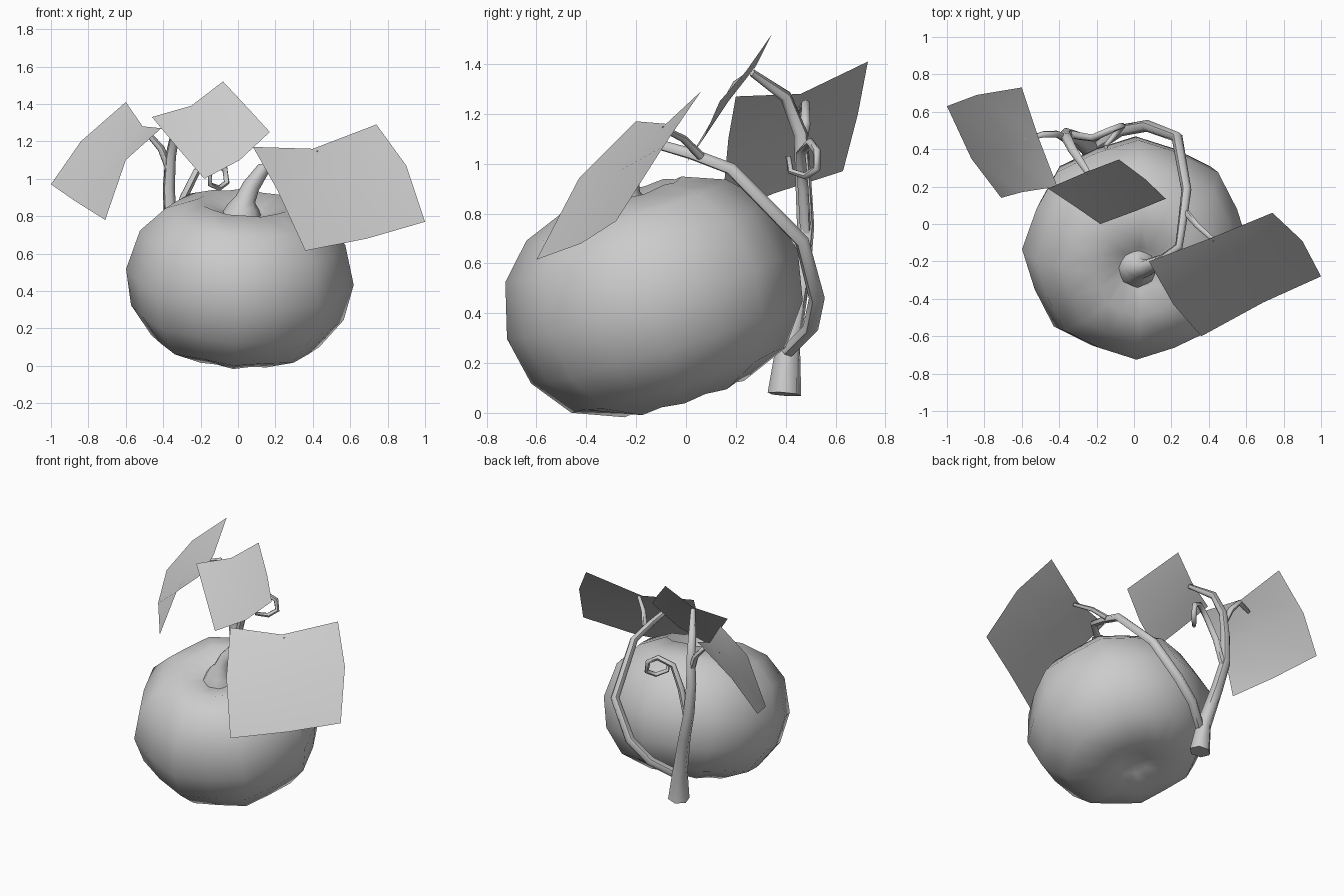
import bpy, bmesh, math
from mathutils import Vector, Matrix


def add_object(name, verts, faces, smooth=True):
    mesh = bpy.data.meshes.new(name)
    mesh.from_pydata(verts, [], faces)
    bm = bmesh.new()
    bm.from_mesh(mesh)
    if smooth:
        bmesh.ops.recalc_face_normals(bm, faces=bm.faces)
    for f in bm.faces:
        f.smooth = True
    bm.to_mesh(mesh)
    bm.free()
    obj = bpy.data.objects.new(name, mesh)
    bpy.context.collection.objects.link(obj)
    return obj


def tube(name, points, sides=6):
    """Tapered tube through (x, y, z, radius) points."""
    pts = [Vector(p[:3]) for p in points]
    n = len(pts)
    verts, faces = [], []
    side = None
    for i, p in enumerate(pts):
        t = (pts[min(i + 1, n - 1)] - pts[max(i - 1, 0)]).normalized()
        if side is None:
            side = t.orthogonal()
        side = (side - t * side.dot(t)).normalized()
        other = t.cross(side)
        for k in range(sides):
            a = 2 * math.pi * k / sides
            verts.append(p + (side * math.cos(a) + other * math.sin(a)) * points[i][3])
    for i in range(n - 1):
        for k in range(sides):
            j = (k + 1) % sides
            faces.append((i * sides + k, i * sides + j, (i + 1) * sides + j, (i + 1) * sides + k))
    faces.append(tuple(range(sides)))
    faces.append(tuple(range((n - 1) * sides, n * sides)))
    obj = add_object(name, verts, faces)
    bpy.context.view_layer.objects.active = obj
    obj.select_set(True)
    bpy.ops.object.shade_smooth_by_angle(angle=math.radians(60))
    obj.select_set(False)
    return obj


def leaf(name, points):
    """Bent square leaf from a 3 x 3 grid of points."""
    faces = [(r * 3 + c, r * 3 + 3 + c, r * 3 + 4 + c, r * 3 + 1 + c)
             for r in range(2) for c in range(2)]
    return add_object(name, points, faces, smooth=False)


# Pumpkin body: ribbed lathe, tilted forward
profile = [(0.12, 0.36), (0.25, 0.42), (0.42, 0.355), (0.55, 0.22), (0.61, 0.0),
           (0.57, -0.2), (0.45, -0.36), (0.25, -0.44), (0.1, -0.40)]
SEG = 16
verts, faces = [], []
for r, z in profile:
    for k in range(SEG):
        a = 2 * math.pi * k / SEG
        s = 1.0 if k % 2 == 0 else 0.955
        verts.append((r * s * math.cos(a), r * s * math.sin(a), z * (0.5 + 0.5 * s)))
for i in range(len(profile) - 1):
    for k in range(SEG):
        j = (k + 1) % SEG
        faces.append((i * SEG + k, i * SEG + j, (i + 1) * SEG + j, (i + 1) * SEG + k))
top, bottom = len(verts), len(verts) + 1
verts += [(0, 0, 0.33), (0, 0, -0.37)]
last = (len(profile) - 1) * SEG
for k in range(SEG):
    j = (k + 1) % SEG
    faces += [(top, k, j), (bottom, last + j, last + k)]
pumpkin = add_object("pumpkin", verts, faces)
pumpkin.data.transform(Matrix.Translation((0.01, -0.135, 0.475))
                       @ Matrix.Rotation(math.radians(4), 4, 'Y')
                       @ Matrix.Rotation(math.radians(17), 4, 'X'))

# Flared pumpkin stem
tube("pumpkin_stem", [(0.02, -0.23, 0.79, 0.115), (0.03, -0.24, 0.85, 0.085),
                      (0.04, -0.24, 0.89, 0.055), (0.07, -0.235, 0.96, 0.047),
                      (0.14, -0.2, 1.06, 0.035)], 8)

# Main vine rising behind the pumpkin
tube("main_vine", [(-0.22, 0.395, 0.075, 0.07), (-0.24, 0.41, 0.27, 0.05),
                   (-0.31, 0.46, 0.55, 0.04), (-0.36, 0.48, 0.75, 0.036),
                   (-0.37, 0.47, 0.95, 0.033), (-0.36, 0.46, 1.12, 0.029),
                   (-0.33, 0.4, 1.27, 0.025), (-0.24, 0.265, 1.365, 0.015)])

# Side vine wrapping round to the stem
tube("side_vine", [(-0.22, 0.4, 0.24, 0.03), (-0.07, 0.5, 0.34, 0.032),
                   (0.07, 0.525, 0.46, 0.032), (0.23, 0.465, 0.69, 0.03),
                   (0.28, 0.18, 0.98, 0.027), (0.26, 0.02, 1.04, 0.024),
                   (0.24, -0.12, 1.08, 0.022), (0.13, -0.205, 1.05, 0.025)])

# Leaf stalks
tube("right_leaf_stalk", [(0.28, 0.06, 1.03, 0.018), (0.34, -0.01, 1.1, 0.015),
                          (0.43, -0.09, 1.14, 0.012)])
tube("left_leaf_stalk", [(-0.37, 0.46, 1.06, 0.022), (-0.41, 0.48, 1.16, 0.02),
                         (-0.48, 0.48, 1.24, 0.018), (-0.58, 0.455, 1.215, 0.011)])

# Curled tendril
tube("tendril", [(-0.34, 0.48, 0.72, 0.022), (-0.29, 0.47, 0.9, 0.022),
                 (-0.22, 0.46, 1.04, 0.02), (-0.13, 0.5, 1.085, 0.018),
                 (-0.07, 0.525, 1.05, 0.017), (-0.06, 0.525, 0.98, 0.016),
                 (-0.1, 0.48, 0.95, 0.015), (-0.15, 0.42, 0.97, 0.013),
                 (-0.15, 0.41, 1.03, 0.011)])

# Leaves
leaf("right_leaf", [(0.08, -0.2, 1.17), (0.4, -0.08, 1.16), (0.74, 0.06, 1.29),
                    (0.21, -0.43, 0.94), (0.56, -0.27, 0.97), (0.9, -0.09, 1.07),
                    (0.36, -0.6, 0.615), (0.69, -0.42, 0.68), (1.0, -0.28, 0.77)])
leaf("left_leaf", [(-1.0, 0.63, 0.97), (-0.84, 0.69, 1.2), (-0.6, 0.73, 1.41),
                   (-0.87, 0.35, 0.88), (-0.68, 0.41, 1.12), (-0.51, 0.46, 1.28),
                   (-0.71, 0.14, 0.78), (-0.6, 0.17, 1.1), (-0.41, 0.2, 1.27)])
leaf("middle_leaf", [(-0.46, 0.19, 1.33), (-0.25, 0.28, 1.39), (-0.08, 0.345, 1.52),
                     (-0.31, 0.09, 1.15), (-0.14, 0.17, 1.25), (0.06, 0.24, 1.37),
                     (-0.18, 0.0, 1.0), (0.01, 0.07, 1.1), (0.17, 0.135, 1.25)])
